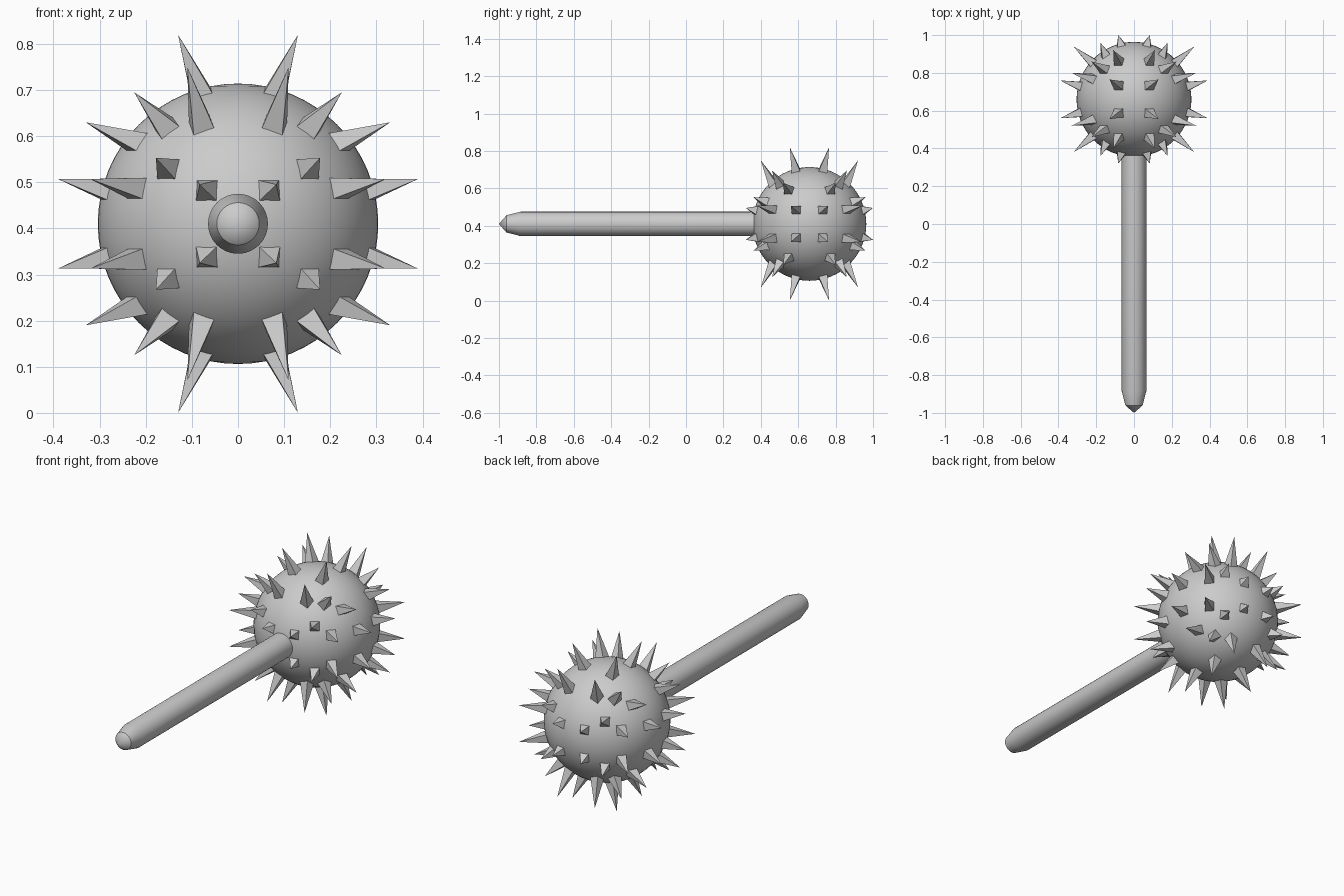
import bpy, bmesh, math
from mathutils import Vector

if "Cube" in bpy.data.objects:
    bpy.data.objects.remove(bpy.data.objects["Cube"])

CENTRE = Vector((0, 0.66, 0.41))
RADIUS = 0.304


def new_object(name, bm):
    bmesh.ops.recalc_face_normals(bm, faces=bm.faces)
    mesh = bpy.data.meshes.new(name)
    bm.to_mesh(mesh)
    bm.free()
    obj = bpy.data.objects.new(name, mesh)
    bpy.context.collection.objects.link(obj)
    return obj


def shade_smooth(obj, degrees):
    bpy.ops.object.select_all(action='DESELECT')
    obj.select_set(True)
    bpy.context.view_layer.objects.active = obj
    bpy.ops.object.shade_smooth_by_angle(angle=math.radians(degrees))


# Round head
bm = bmesh.new()
bmesh.ops.create_uvsphere(bm, u_segments=64, v_segments=32, radius=RADIUS)
bmesh.ops.translate(bm, verts=bm.verts, vec=CENTRE)
shade_smooth(new_object("ball_head", bm), 40)

# Handle: lathe profile (y, radius) with a tapered butt end
bm = bmesh.new()
SIDES = 32
profile = [(-0.96, 0.046), (-0.885, 0.065), (0.40, 0.065)]
rings = []
for y, r in profile:
    rings.append([bm.verts.new((r * math.cos(2 * math.pi * i / SIDES), y,
                                CENTRE.z + r * math.sin(2 * math.pi * i / SIDES)))
                  for i in range(SIDES)])
for a, b in zip(rings, rings[1:]):
    for i in range(SIDES):
        j = (i + 1) % SIDES
        bm.faces.new((a[i], a[j], b[j], b[i]))
butt = bm.verts.new((0, -1.0, CENTRE.z))
for i in range(SIDES):
    bm.faces.new((butt, rings[0][i], rings[0][(i + 1) % SIDES]))
bm.faces.new(rings[-1])
shade_smooth(new_object("handle", bm), 20)

# Spikes of one octant: base direction, tip offset from the head centre
OCTANT = [
    ((0.08, 0.073, 0.285), (0.13, 0.105, 0.41)),
    ((0.285, 0.07, 0.075), (0.39, 0.10, 0.097)),
    ((0.068, 0.287, 0.073), (0.083, 0.34, 0.085)),
    ((0.08, 0.200, 0.215), (0.11, 0.26, 0.34)),
    ((0.220, 0.11, 0.180), (0.33, 0.14, 0.22)),
    ((0.220, 0.195, 0.078), (0.32, 0.28, 0.097)),
    ((0.155, 0.160, 0.210), (0.225, 0.20, 0.285)),
    ((0.153, 0.235, 0.120), (0.178, 0.30, 0.143)),
]
HALF = 0.024


def add_spike(bm, direction, tip):
    # Square pyramid whose base sits just under the ball surface
    n = direction.normalized()
    main = max(range(3), key=lambda k: abs(n[k]))
    ref = Vector((0, 0, 1)) if main != 2 else Vector((0, 1, 0))
    u = n.cross(ref).normalized()
    v = n.cross(u)
    base = CENTRE + n * (RADIUS - 0.006)
    quad = [bm.verts.new(base + (u * s + v * t) * HALF)
            for s, t in ((-1, -1), (1, -1), (1, 1), (-1, 1))]
    apex = bm.verts.new(CENTRE + tip)
    bm.faces.new(quad)
    for i in range(4):
        bm.faces.new((quad[i], quad[(i + 1) % 4], apex))


bm = bmesh.new()
for sx in (-1, 1):
    for sy in (-1, 1):
        for sz in (-1, 1):
            sign = Vector((sx, sy, sz))
            for direction, tip in OCTANT:
                add_spike(bm, Vector(direction) * sign, Vector(tip) * sign)
new_object("spikes", bm)
